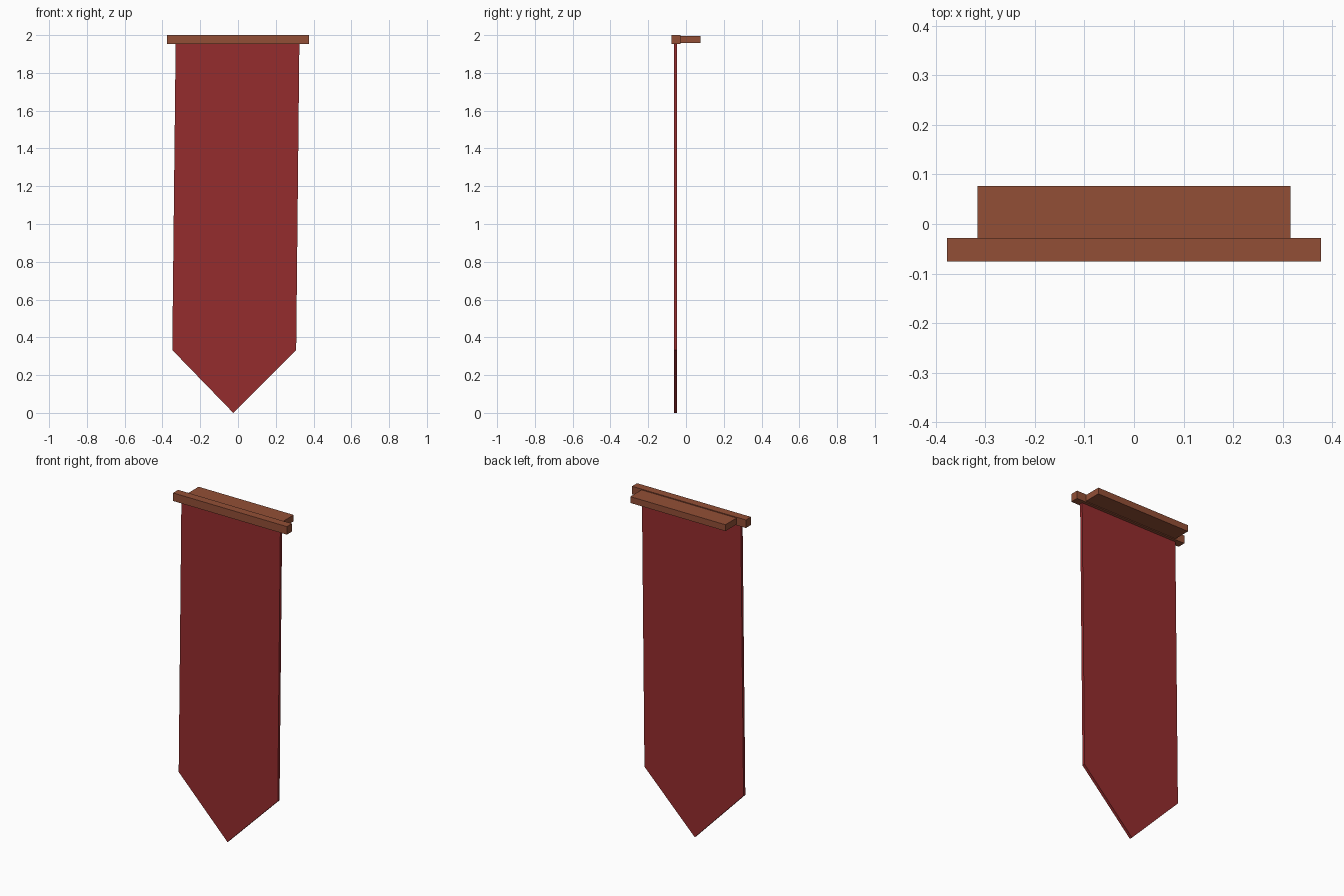
import bpy
import bmesh
from mathutils import Matrix, Vector

old = bpy.data.objects.get("Cube")
if old:
    bpy.data.objects.remove(old, do_unlink=True)


def make_material(name, color):
    mat = bpy.data.materials.new(name)
    mat.use_nodes = True
    mat.diffuse_color = color
    mat.node_tree.nodes["Principled BSDF"].inputs["Base Color"].default_value = color
    return mat


def add_object(name, bm, mat):
    bmesh.ops.recalc_face_normals(bm, faces=bm.faces)
    mesh = bpy.data.meshes.new(name)
    bm.to_mesh(mesh)
    bm.free()
    mesh.materials.append(mat)
    obj = bpy.data.objects.new(name, mesh)
    bpy.context.scene.collection.objects.link(obj)
    return obj


def add_box(name, low, high, mat):
    low, high = Vector(low), Vector(high)
    bm = bmesh.new()
    place = Matrix.Translation((low + high) / 2) @ Matrix.Diagonal(high - low).to_4x4()
    bmesh.ops.create_cube(bm, size=1, matrix=place)
    return add_object(name, bm, mat)


def add_prism(name, outline, front, back, mat):
    bm = bmesh.new()
    face = bm.faces.new([bm.verts.new((x, front, z)) for x, z in outline])
    extruded = bmesh.ops.extrude_face_region(bm, geom=[face])
    verts = [v for v in extruded["geom"] if isinstance(v, bmesh.types.BMVert)]
    bmesh.ops.translate(bm, verts=verts, vec=(0, back - front, 0))
    return add_object(name, bm, mat)


wood = make_material("warm brown wood", (0.29, 0.078, 0.037, 1))
red = make_material("dark red cloth", (0.30, 0.025, 0.027, 1))

# Cross bar at the front and the wall mount behind it
add_box("cross_bar", (-0.377, -0.076, 1.952), (0.377, -0.028, 2.0), wood)
add_box("wall_mount", (-0.315, -0.028, 1.957), (0.315, 0.077, 1.995), wood)

# Hanging cloth, slightly askew, with a pointed lower end
cloth_outline = [(-0.33, 1.965), (0.325, 1.965), (0.308, 0.333),
                 (-0.025, 0.0), (-0.348, 0.333)]
add_prism("banner_cloth", cloth_outline, -0.064, -0.047, red)
